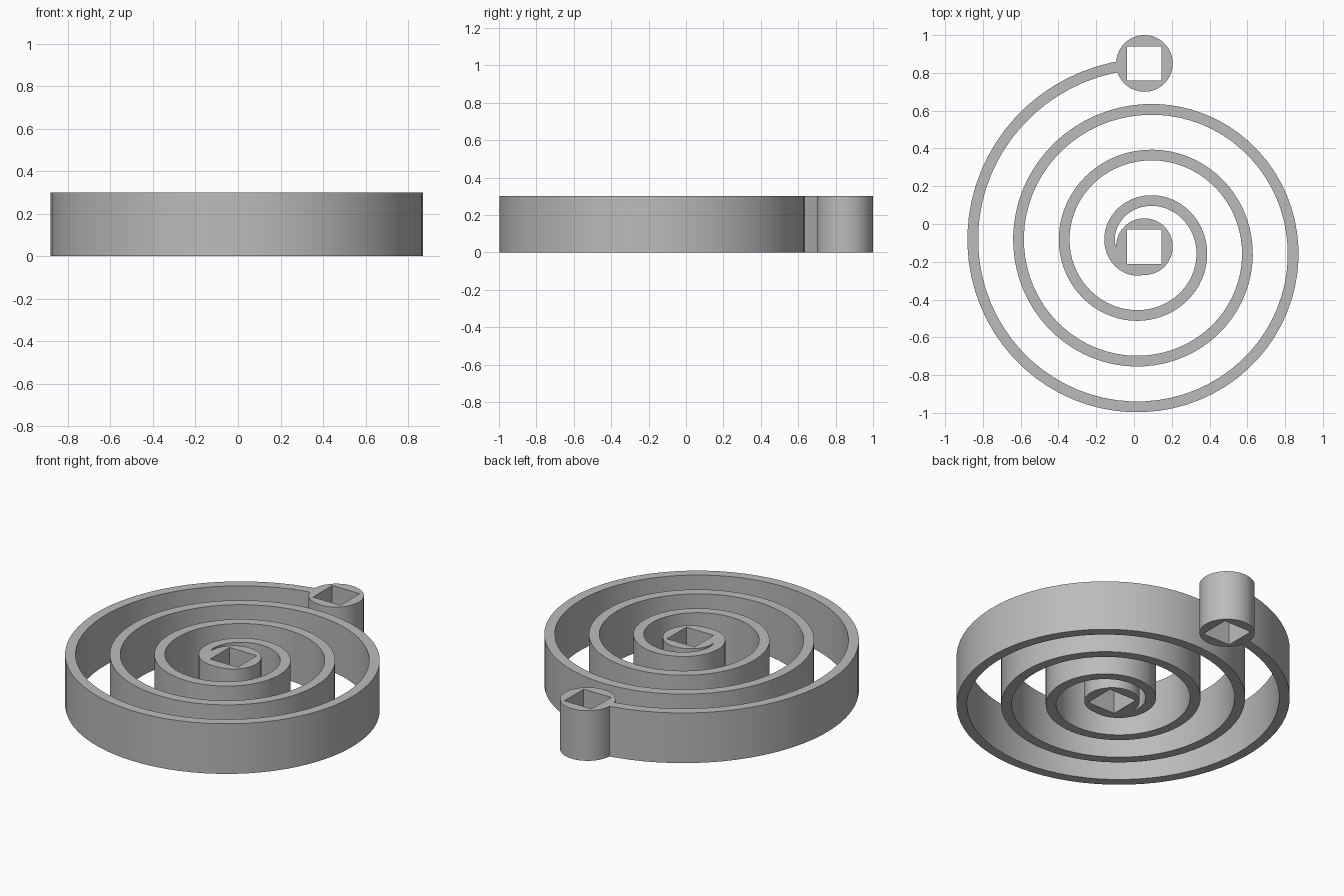
import bpy, bmesh, math
from mathutils import Matrix

old = bpy.data.objects.get("Cube")
if old:
    bpy.data.objects.remove(old)

HEIGHT, PITCH, WALL = 0.3, 0.2425, 0.057
CX, CY, END_Y = 0.055, -0.12, 0.85
HUB_R, HOLE = 0.15, 0.182

grey = bpy.data.materials.new("plain grey")
grey.use_nodes = True
grey.diffuse_color = (0.5, 0.5, 0.5, 1)
grey.node_tree.nodes["Principled BSDF"].inputs["Base Color"].default_value = (0.5, 0.5, 0.5, 1)


def make_object(name, bm):
    bmesh.ops.recalc_face_normals(bm, faces=bm.faces)
    mesh = bpy.data.meshes.new(name)
    bm.to_mesh(mesh)
    bm.free()
    obj = bpy.data.objects.new(name, mesh)
    bpy.context.collection.objects.link(obj)
    mesh.materials.append(grey)
    return obj


def cylinder(name, y):
    bm = bmesh.new()
    bmesh.ops.create_cone(bm, cap_ends=True, segments=64, radius1=HUB_R, radius2=HUB_R,
                          depth=HEIGHT, matrix=Matrix.Translation((CX, y, HEIGHT / 2)))
    return make_object(name, bm)


def square_cutter(name, y):
    bm = bmesh.new()
    bmesh.ops.create_cube(bm, size=1, matrix=Matrix.Translation((CX, y, HEIGHT / 2))
                          @ Matrix.Diagonal((HOLE, HOLE, HEIGHT * 2, 1)))
    return make_object(name, bm)


def boolean(target, other, operation):
    mod = target.modifiers.new(other.name, 'BOOLEAN')
    mod.operation = operation
    mod.solver = 'EXACT'
    mod.object = other
    bpy.context.view_layer.objects.active = target
    bpy.ops.object.modifier_apply(modifier=mod.name)
    bpy.data.objects.remove(other)


# Spiral band: a rectangular section swept clockwise, from the lower side of the inner hub
bm = bmesh.new()
steps = 252
rings = []
for i in range(steps + 1):
    turn = -0.25 + 3.5 * i / steps
    angle = math.pi - turn * math.tau
    outer = 0.209 + PITCH * turn
    inner = max(outer - WALL, HUB_R - 0.012)
    corners = ((inner, 0), (outer, 0), (outer, HEIGHT), (inner, HEIGHT))
    rings.append([bm.verts.new((CX + r * math.cos(angle), CY + r * math.sin(angle), z))
                  for r, z in corners])
for a, b in zip(rings, rings[1:]):
    for k in range(4):
        n = (k + 1) % 4
        bm.faces.new((a[k], a[n], b[n], b[k]))
bm.faces.new(rings[0])
bm.faces.new(rings[-1])
spring = make_object("spiral_spring", bm)

# Round hubs at both ends, each with a square socket through it
for label, y in (("inner", CY), ("outer", END_Y)):
    boolean(spring, cylinder(label + "_hub", y), 'UNION')
for label, y in (("inner", CY), ("outer", END_Y)):
    boolean(spring, square_cutter(label + "_socket", y), 'DIFFERENCE')

bpy.ops.object.select_all(action='DESELECT')
spring.select_set(True)
bpy.context.view_layer.objects.active = spring
bpy.ops.object.shade_smooth_by_angle(angle=math.radians(30))
